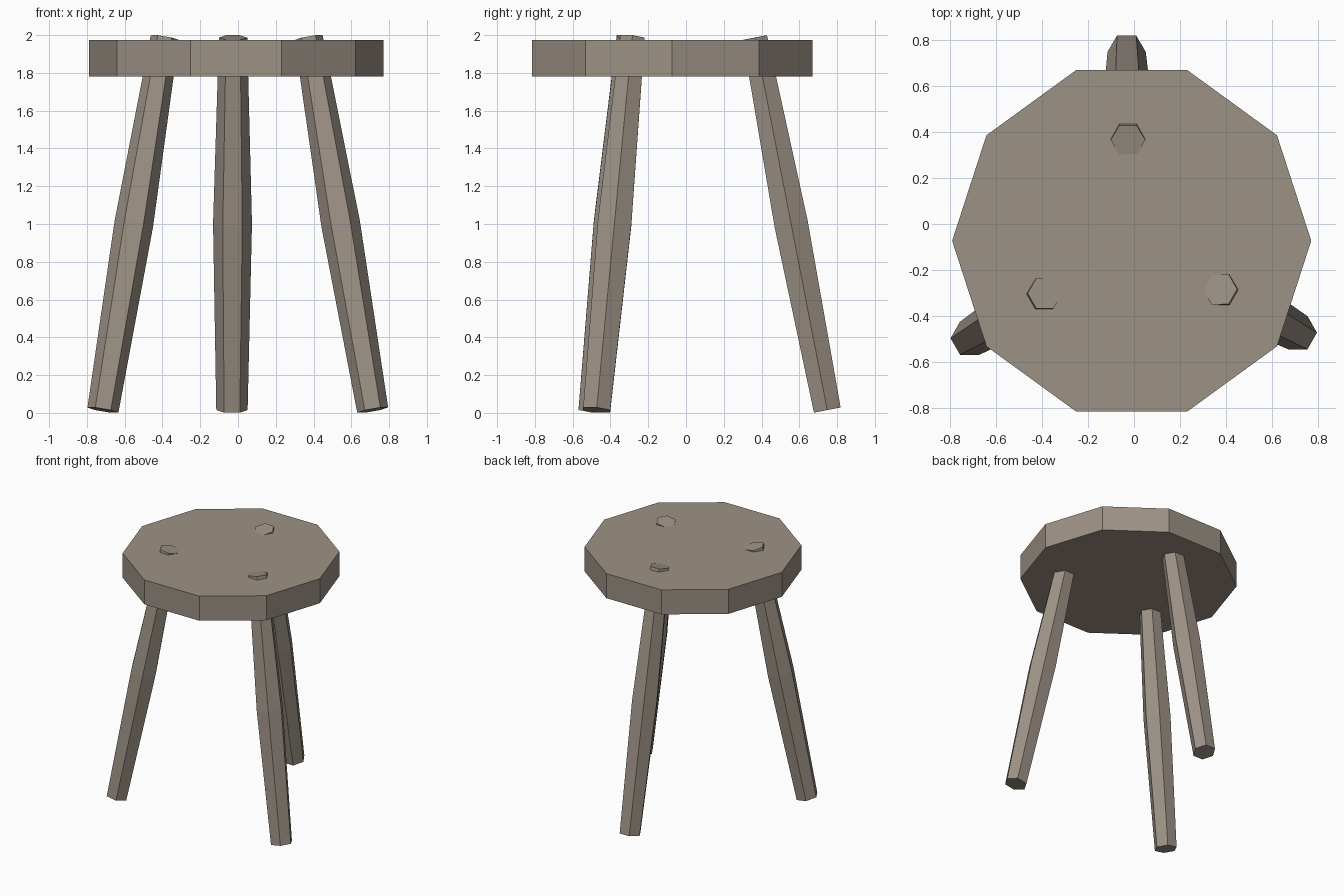
import bpy, bmesh, math
from mathutils import Vector

if "Cube" in bpy.data.objects:
    bpy.data.objects.remove(bpy.data.objects["Cube"])

wood = bpy.data.materials.new("weathered wood")
wood.diffuse_color = (0.335, 0.285, 0.235, 1)
wood.use_nodes = True
wood.node_tree.nodes["Principled BSDF"].inputs["Base Color"].default_value = wood.diffuse_color


def loft(name, rings, sides, side_axis):
    """Join regular polygon rings (centre, radius) lying square to the line between the end centres."""
    axis = (rings[-1][0] - rings[0][0]).normalized()
    u = (side_axis - axis * side_axis.dot(axis)).normalized()
    v = axis.cross(u)
    bm = bmesh.new()
    loops = []
    for centre, radius in rings:
        angles = [2 * math.pi * i / sides for i in range(sides)]
        loops.append([bm.verts.new(centre + radius * (u * math.cos(a) + v * math.sin(a)))
                      for a in angles])
    for low, high in zip(loops, loops[1:]):
        for i in range(sides):
            j = (i + 1) % sides
            bm.faces.new((low[i], low[j], high[j], high[i]))
    bm.faces.new(loops[0][::-1])
    bm.faces.new(loops[-1])
    mesh = bpy.data.meshes.new(name)
    bm.to_mesh(mesh)
    bm.free()
    mesh.materials.append(wood)
    obj = bpy.data.objects.new(name, mesh)
    bpy.context.collection.objects.link(obj)
    return obj


# Ten-sided seat slab
loft("seat", [(Vector((-0.01, -0.073, 1.78)), 0.78),
              (Vector((-0.01, -0.073, 1.975)), 0.78)], 10, Vector((1, 0, 0)))

# Splayed hexagonal legs, thickest halfway, poking through the seat
legs = {
    "back_leg": ((-0.032, 0.748), (-0.026, 0.365), 90),
    "left_leg": ((-0.715, -0.497), (-0.388, -0.302), 210),
    "right_leg": ((0.713, -0.473), (0.374, -0.284), 330),
}
for name, (foot, head, heading) in legs.items():
    bottom = Vector((*foot, 0.015))
    top = Vector((*head, 1.987))
    tangent = math.radians(heading + 90)
    side = Vector((math.cos(tangent), math.sin(tangent), 0))
    loft(name, [(bottom, 0.083), (bottom.lerp(top, 0.5), 0.103), (top, 0.075)], 6, side)
